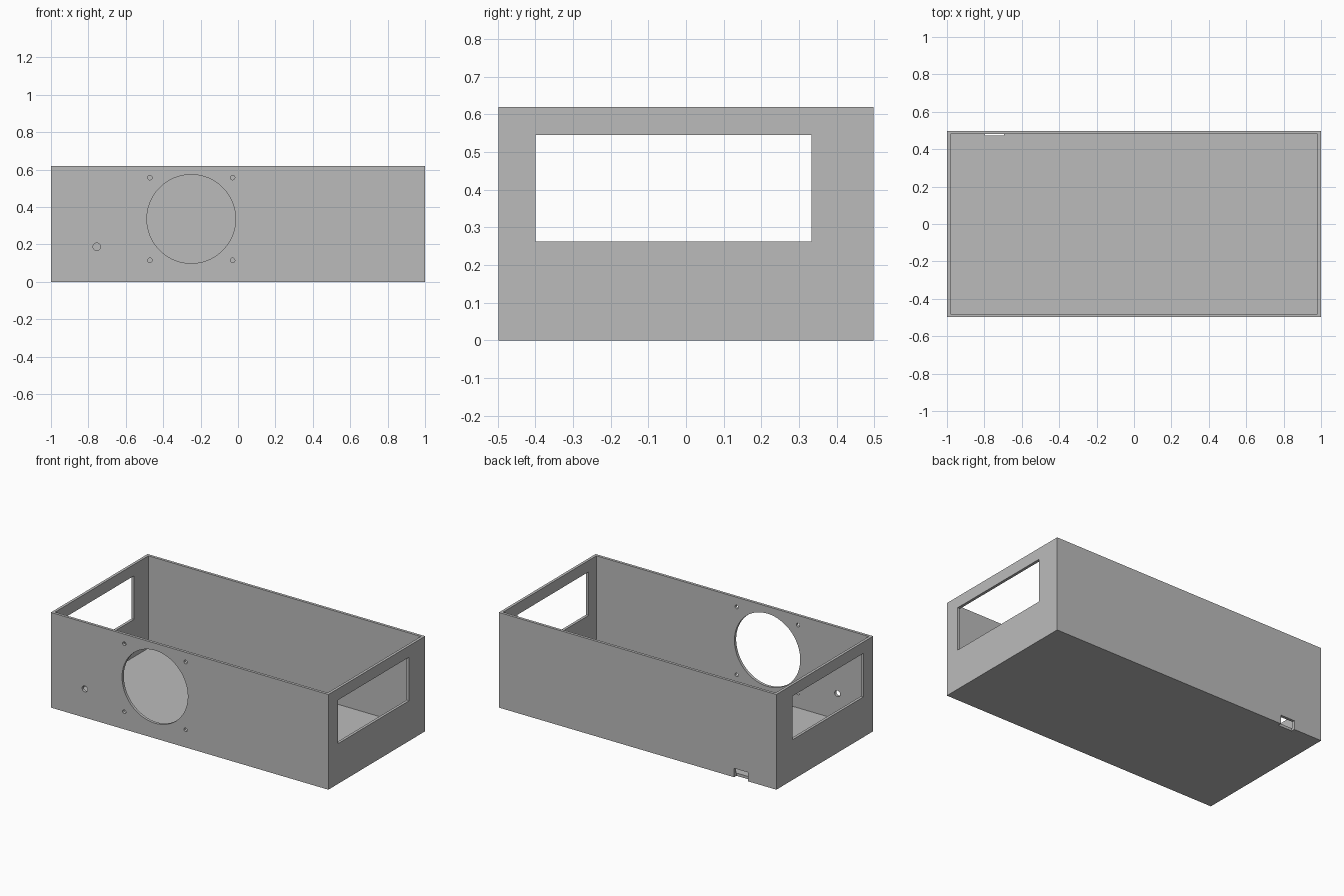
import bpy
import math

cube = bpy.data.objects.get("Cube")
if cube:
    bpy.data.objects.remove(cube, do_unlink=True)

WIDTH, DEPTH, HEIGHT = 2.0, 0.996, 0.62
WALL = 0.018
FRONT, BACK = -DEPTH / 2, DEPTH / 2

grey = bpy.data.materials.new("light_grey")
grey.use_nodes = True
colour = (0.5, 0.5, 0.5, 1)
grey.diffuse_color = colour
grey.node_tree.nodes["Principled BSDF"].inputs["Base Color"].default_value = colour


def block(name, low, high):
    """Box between two opposite corners."""
    bpy.ops.mesh.primitive_cube_add(size=1)
    obj = bpy.context.object
    obj.name = name
    obj.location = [(a + b) / 2 for a, b in zip(low, high)]
    obj.scale = [b - a for a, b in zip(low, high)]
    bpy.ops.object.transform_apply(location=True, rotation=False, scale=True)
    return obj


def front_drill(name, x, z, radius, sides):
    """Cylinder passing through the front wall."""
    bpy.ops.mesh.primitive_cylinder_add(
        vertices=sides, radius=radius, depth=WALL * 4,
        location=(x, FRONT, z), rotation=(math.pi / 2, 0, 0))
    obj = bpy.context.object
    obj.name = name
    return obj


def cut(target, cutter):
    """Subtract the cutter, then discard it."""
    cutter.hide_render = True
    mod = target.modifiers.new("cut", "BOOLEAN")
    mod.operation = "DIFFERENCE"
    mod.solver = "EXACT"
    mod.object = cutter
    bpy.context.view_layer.objects.active = target
    bpy.ops.object.modifier_apply(modifier=mod.name)
    bpy.data.objects.remove(cutter, do_unlink=True)


# Open-topped enclosure
case = block("enclosure", (-WIDTH / 2, FRONT, 0), (WIDTH / 2, BACK, HEIGHT))
case.data.materials.append(grey)
cut(case, block("cavity",
                (-WIDTH / 2 + WALL, FRONT + WALL, WALL),
                (WIDTH / 2 - WALL, BACK - WALL, HEIGHT + 0.1)))

# Matching windows in both end walls
for side in (-1, 1):
    cut(case, block("end_window", (side - 0.05, -0.4, 0.262), (side + 0.05, 0.333, 0.546)))

# Fan opening with four screw holes
FAN_X, FAN_Z, SCREW = -0.25, 0.336, 0.221
cut(case, front_drill("fan_opening", FAN_X, FAN_Z, 0.237, 96))
for sx in (-1, 1):
    for sz in (-1, 1):
        cut(case, front_drill("screw_hole", FAN_X + sx * SCREW, FAN_Z + sz * SCREW, 0.012, 24))

# Cable hole in the front wall
cut(case, front_drill("cable_hole", -0.755, 0.187, 0.02, 32))

# Notch at the foot of the back wall
cut(case, block("back_notch", (-0.797, BACK - WALL - 0.006, -0.05), (-0.695, BACK + 0.05, 0.058)))

bpy.ops.object.select_all(action="DESELECT")
case.select_set(True)
bpy.context.view_layer.objects.active = case
bpy.ops.object.shade_smooth_by_angle(angle=math.radians(30))
